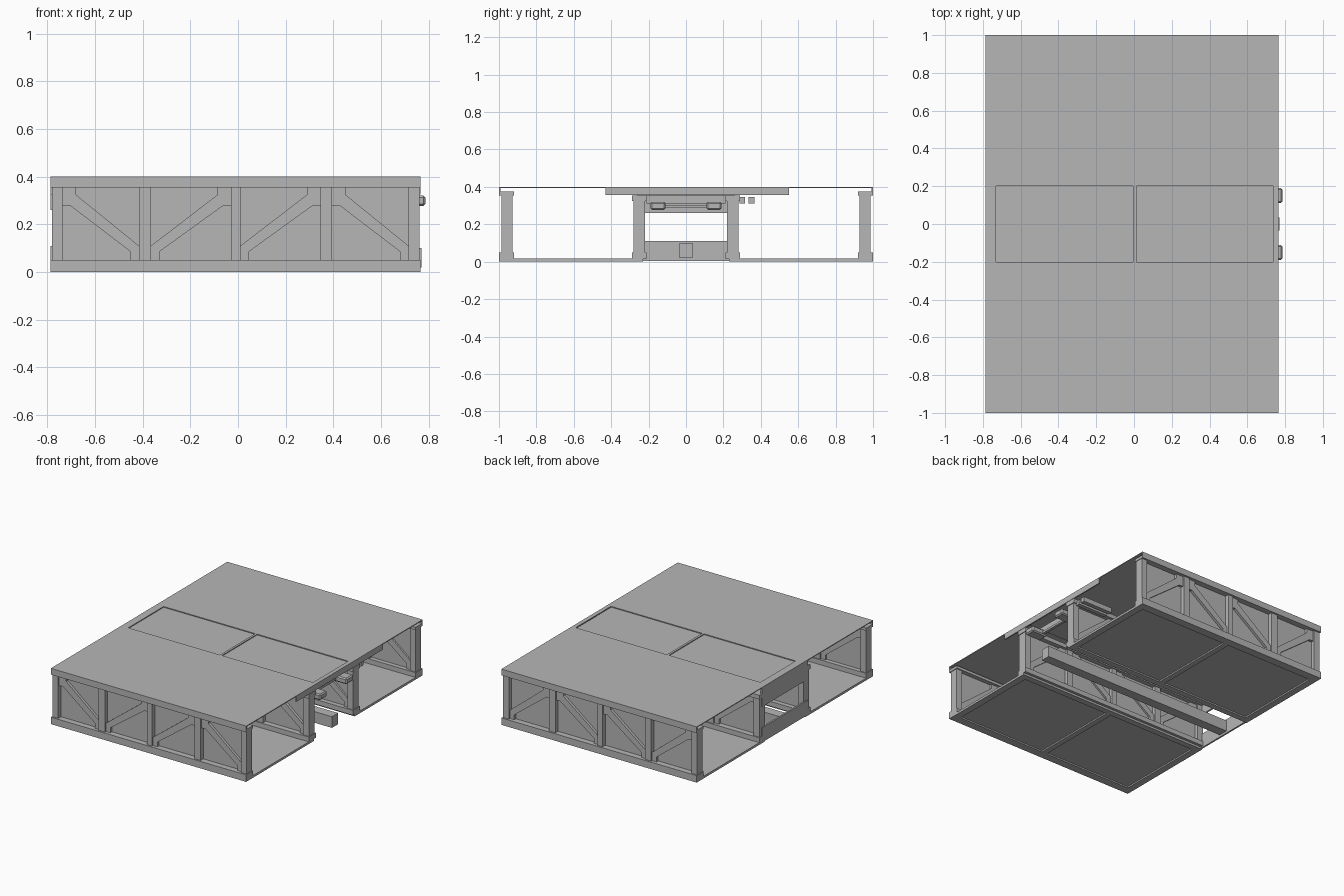
import bpy, bmesh
from mathutils import Vector

cube = bpy.data.objects.get("Cube")
if cube:
    bpy.data.objects.remove(cube, do_unlink=True)

grey = bpy.data.materials.new("steel_grey")
grey.use_nodes = True
grey.diffuse_color = (0.47, 0.47, 0.47, 1)
for node in grey.node_tree.nodes:
    if node.type == 'BSDF_PRINCIPLED':
        node.inputs["Base Color"].default_value = (0.47, 0.47, 0.47, 1)

X0, X1 = -0.785, 0.765


def finish(name, bm):
    bmesh.ops.recalc_face_normals(bm, faces=bm.faces)
    me = bpy.data.meshes.new(name)
    bm.to_mesh(me)
    bm.free()
    me.materials.append(grey)
    ob = bpy.data.objects.new(name, me)
    bpy.context.collection.objects.link(ob)
    return ob


def add_box(bm, x, y, z):
    """Add a box given by its range on each axis."""
    verts = bmesh.ops.create_cube(bm, size=1)["verts"]
    for v in verts:
        v.co = Vector([(r[0] + r[1]) / 2 + c * abs(r[1] - r[0])
                       for r, c in zip((x, y, z), v.co)])


def add_prism(bm, profile, y):
    """Extrude an x-z profile across a y range."""
    face = bm.faces.new([bm.verts.new((px, y[0], pz)) for px, pz in profile])
    new = bmesh.ops.extrude_face_region(bm, geom=[face])["geom"]
    for v in new:
        if isinstance(v, bmesh.types.BMVert):
            v.co.y = y[1]


def boxes(name, ranges):
    bm = bmesh.new()
    for r in ranges:
        add_box(bm, *r)
    return finish(name, bm)


POSTS = [(X0 + 0.005, -0.735), (-0.415, -0.365), (-0.03, 0.01),
         (0.345, 0.395), (0.715, X1 - 0.005)]
FALLING = [True, False, False, True]


def truss_wall(name, face, back, z0, z1):
    """Wall with rails, posts, diagonal braces and a web panel."""
    d = back - face
    at = lambda f: face + d * f
    bm = bmesh.new()
    for z in ((z0, 0.05), (0.355 if z1 > 0.36 else 0.325, z1)):
        add_box(bm, (X0, X1), (face, back), z)
    for post in POSTS:
        add_box(bm, post, (at(0.1), at(0.9)), (0.04, z1 - 0.01))
    add_box(bm, (X0 + 0.02, X1 - 0.02), (at(0.5), at(0.58)), (0.04, z1 - 0.01))
    for left, right, falls in zip(POSTS, POSTS[1:], FALLING):
        a, b = left[1], right[0]
        w = b - a
        brace = [(0, .355), (.055, .355), (.055, .325), (w, .11), (w, .045),
                 (w - .035, .045), (w - .035, .085), (.03, .28), (0, .28)]
        pts = [(a + u if falls else b - u, z) for u, z in brace]
        add_prism(bm, pts, (at(0.25), at(0.75)))
    finish(name, bm)


for s, tag in ((-1, "front"), (1, "back")):
    # Outer and inner trusses
    truss_wall(tag + "_outer_truss", s * 0.995, s * 0.92, 0.015, 0.375)
    truss_wall(tag + "_inner_truss", s * 0.29, s * 0.21, 0.015, 0.355)
    # Thin folded skins over the outer rails
    boxes(tag + "_rail_skins", [((X0, X1), (s * 0.992, s), z)
                                for z in ((0, 0.05), (0.355, 0.4))])
    # Floor frame with two sunken panels
    y0, y1 = s * 0.23, s * 0.994
    frame = [((X0, X1), (y0, s * 0.275), (0, 0.016)),
             ((X0, X1), (s * 0.94, y1), (0, 0.016))]
    frame += [(x, (s * 0.275, s * 0.94), (0, 0.016))
              for x in ((X0, -0.735), (-0.03, 0.01), (0.715, X1))]
    boxes(tag + "_floor_frame", frame)
    boxes(tag + "_floor_panel", [((X0 + 0.04, X1 - 0.04),
                                  (s * 0.26, s * 0.95), (0.010, 0.014))])

# Deck with two shallow sunken panels along the middle
deck = [((X0, X1), (s * 0.2, s), (0.394, 0.4)) for s in (-1, 1)]
deck += [(x, (-0.2, 0.2), (0.394, 0.4))
         for x in ((X0, -0.73), (-0.004, 0.012), (0.735, X1))]
boxes("deck_sheet", deck)
boxes("deck_sunken_panel", [((-0.74, 0.74), (-0.21, 0.21), (0.384, 0.389))])

# End plates
boxes("deck_end_plate", [((X1 - 0.01, X1), (-0.43, 0.55), (0.357, 0.4))])
boxes("left_end_plates", [((X0, X0 + 0.012), (-0.26, 0.26), (0.26, 0.398)),
                          ((X0, X0 + 0.012), (-0.26, 0.26), (0.005, 0.11))])

# Central beam in the open bay
boxes("centre_beam", [((X0 + 0.01, 0.77), (-0.035, 0.035), (0.02, 0.1))])

# Locking pegs with bevelled edges and their tie bar
pegs = boxes("locking_pegs", [((0.66, 0.785), (s * 0.11, s * 0.19), (0.277, 0.32))
                              for s in (-1, 1)])
bevel = pegs.modifiers.new("bevel", 'BEVEL')
bevel.width = 0.008
bevel.segments = 1
boxes("peg_tie_bar", [((0.68, 0.7), (-0.12, 0.12), (0.288, 0.303)),
                      ((0.66, 0.68), (-0.21, 0.21), (0.31, 0.355))])

# Small brackets beside the inner truss
boxes("deck_brackets", [((0.5, 0.74), (y, y + 0.03), (0.31, 0.345))
                        for y in (0.285, 0.335)])
